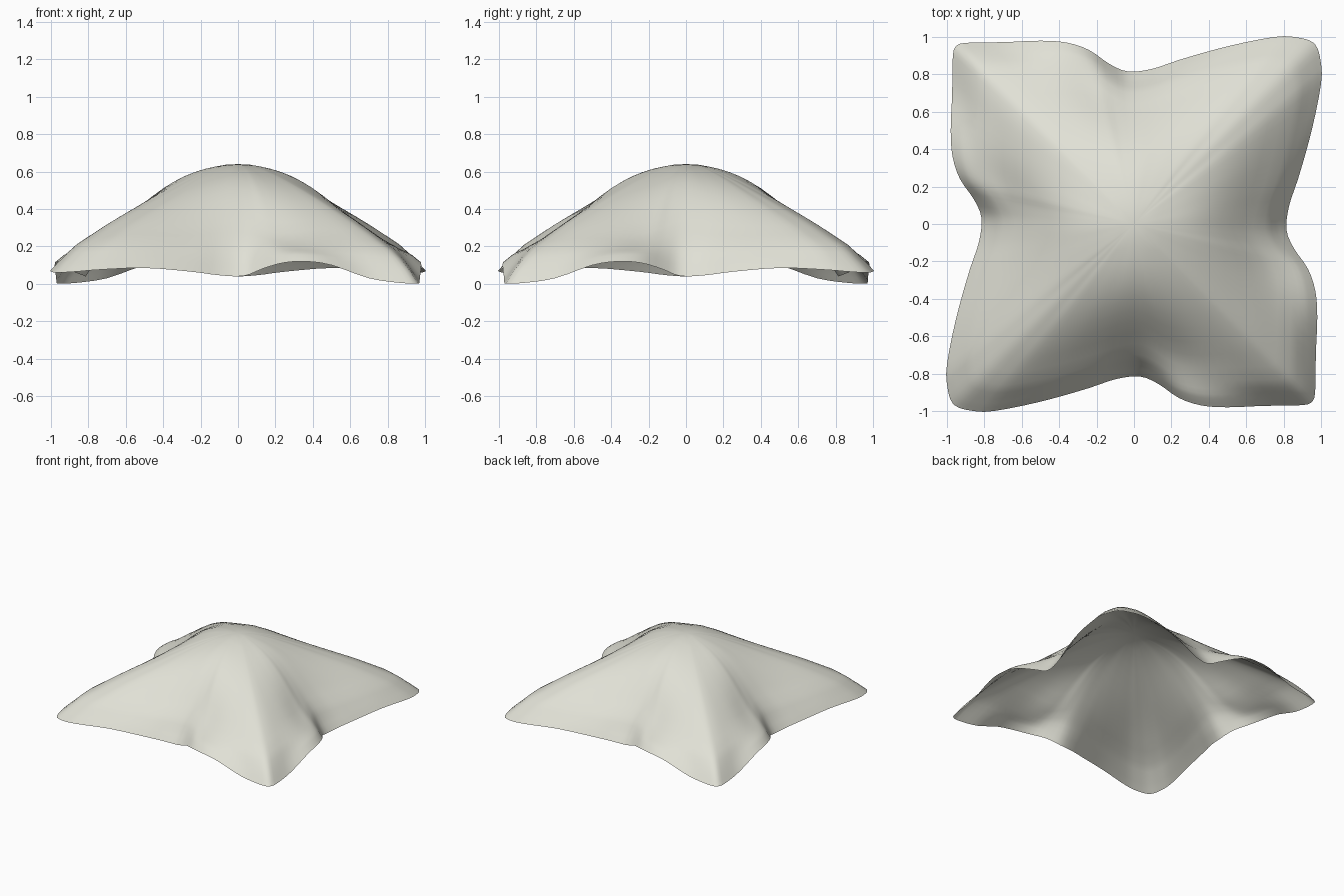
import bpy, bmesh, math
from mathutils import Vector

if "Cube" in bpy.data.objects:
    bpy.data.objects.remove(bpy.data.objects["Cube"])

# Quarter of the hem (x, y, z): raised corner -> mid-edge notch -> low corner
quarter = [Vector(p) for p in [
    (.965, .965, .06), (.998, .87, .065), (1.0, .75, .075), (.95, .5, .085),
    (.88, .25, .065), (.83, .1, .046), (.815, -.03, .042), (.855, -.13, .08),
    (.93, -.24, .112), (.97, -.36, .12), (.98, -.5, .10), (.972, -.7, .03),
    (.97, -.87, .005), (.952, -.952, .002)]]

# Mirror over the diagonal, then repeat by a half turn
mirrored = [Vector((-p.y, -p.x, p.z)) for p in reversed(quarter)]
half = quarter + mirrored[1:-1]
keys = half + [Vector((-p.x, -p.y, p.z)) for p in half]


def catmull(a, b, c, d, u):
    return 0.5 * (2 * b + (c - a) * u + (2 * a - 5 * b + 4 * c - d) * u * u
                  + (3 * b - a - 3 * c + d) * u ** 3)


def profile(ts, zs, t):
    """Smooth curve through the height knots (flat at the crown)."""
    t = min(t, ts[-1])
    n = len(ts)
    m = [0.0] + [(zs[i + 1] - zs[i - 1]) / (ts[i + 1] - ts[i - 1]) for i in range(1, n - 1)]
    m.append((zs[-1] - zs[-2]) / (ts[-1] - ts[-2]))
    i = max(k for k in range(n - 1) if ts[k] <= t)
    h = ts[i + 1] - ts[i]
    u = (t - ts[i]) / h
    return ((2 * u**3 - 3 * u**2 + 1) * zs[i] + (u**3 - 2 * u**2 + u) * h * m[i]
            + (3 * u**2 - 2 * u**3) * zs[i + 1] + (u**3 - u**2) * h * m[i + 1])


# Height by distance from the crown, toward notches and corners
RAD = [0, .2, .4, .6, .8, 1.0, 1.3]
NOTCH = [.64, .612, .52, .33, .10, .05, .05]
RAISED = [.64, .612, .535, .455, .375, .285, .15]
LOW = [.64, .612, .535, .45, .355, .255, .10]


def drape(r, ang):
    w = math.cos(2 * ang) ** 2                     # 1 at notches, 0 at corners
    s = .5 + .5 * math.sin(2 * ang)                # 1 at raised corners
    corner = s * profile(RAD, RAISED, r) + (1 - s) * profile(RAD, LOW, r)
    return w * profile(RAD, NOTCH, r) + (1 - w) * corner


# Denser hem
SUB = 3
n = len(keys)
hem = [catmull(keys[i - 1], keys[i], keys[(i + 1) % n], keys[(i + 2) % n], s / SUB)
       for i in range(n) for s in range(SUB)]

# Draped sheet: rings from the crown out to the curled hem
knots = [0, .15, .3, .45, .6, .75, .93, 1]
steps = [k / 14 for k in range(1, 13)] + [.9, .93, .955, .98, 1.0]
bm = bmesh.new()
crown = bm.verts.new((0, 0, .64))
rings = [[] for _ in steps]
for p in hem:
    ang, reach = math.atan2(p.y, p.x), math.hypot(p.x, p.y)
    heights = [drape(reach * t, ang) for t in knots[:-2]] + [.1 + .58 * p.z, max(p.z, 0)]
    for ring, t in zip(rings, steps):
        ring.append(bm.verts.new((p.x * t, p.y * t, profile(knots, heights, t))))

# Relax heights along and across the rings, keeping the hem fixed
count = len(hem)
for _ in range(6):
    old = [[v.co.z for v in ring] for ring in rings]
    for k in range(1, len(rings) - 4):
        for i in range(count):
            around = sum(old[k][(i + d) % count] for d in (-2, -1, 1, 2)) / 4
            across = (old[k - 1][i] + old[k + 1][i]) / 2
            rings[k][i].co.z = .5 * old[k][i] + .3 * around + .2 * across

for i in range(count):
    j = (i + 1) % count
    bm.faces.new((crown, rings[0][j], rings[0][i]))
    for a, b in zip(rings, rings[1:]):
        bm.faces.new((a[i], a[j], b[j], b[i]))
bm.normal_update()
for f in bm.faces:
    f.smooth = True
    if f.normal.z < 0:
        f.normal_flip()

mesh = bpy.data.meshes.new("draped_cloth")
bm.to_mesh(mesh)
bm.free()
cloth = bpy.data.objects.new("draped_cloth", mesh)
bpy.context.collection.objects.link(cloth)

mat = bpy.data.materials.new("warm pale grey")
mat.diffuse_color = (.75, .75, .67, 1)
mat.use_nodes = True
mat.node_tree.nodes["Principled BSDF"].inputs["Base Color"].default_value = mat.diffuse_color
mesh.materials.append(mat)
